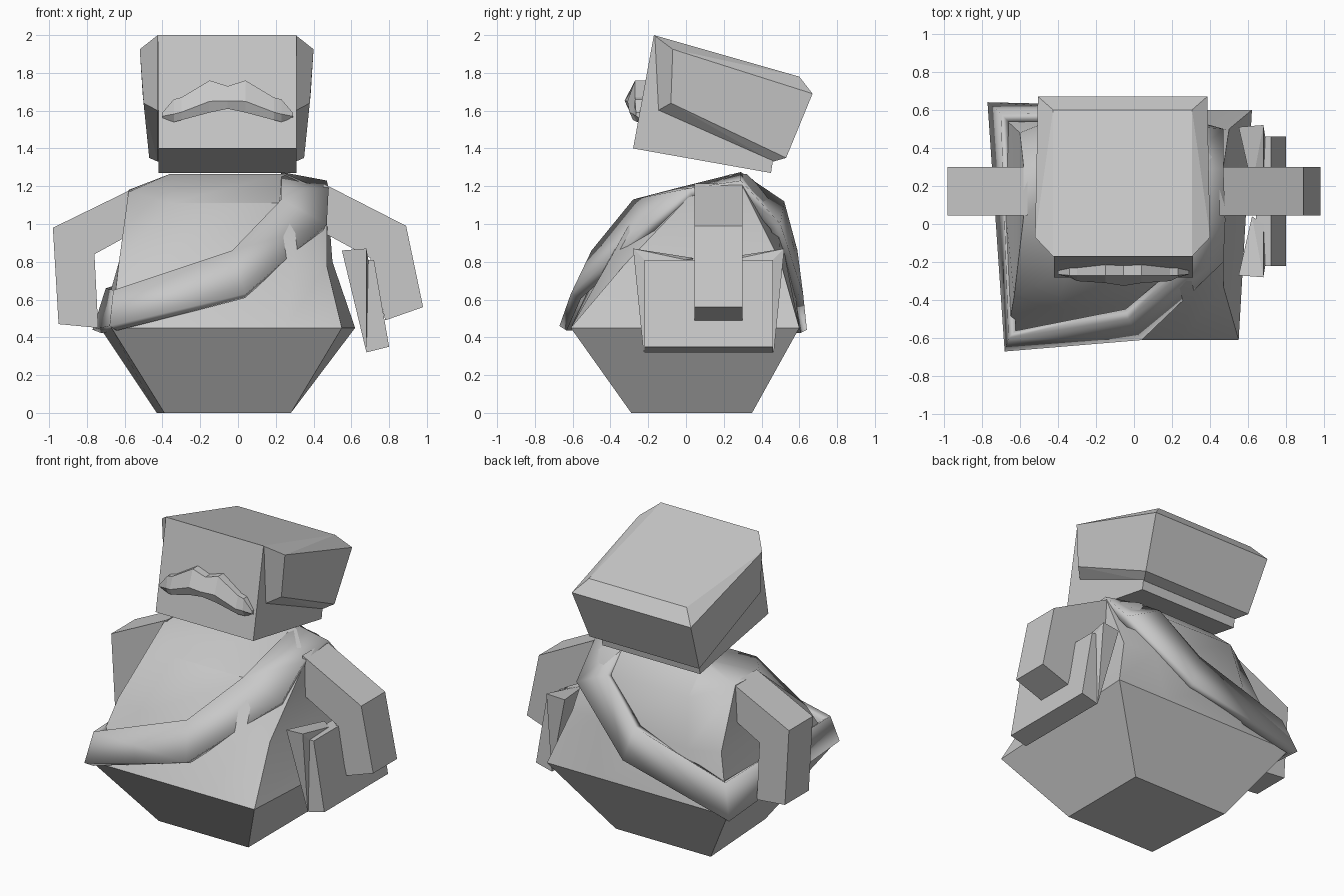
import bpy, bmesh, math
from mathutils import Vector

cube = bpy.data.objects.get("Cube")
if cube:
    bpy.data.objects.remove(cube, do_unlink=True)

# Single matte grey
GREY = (0.58, 0.58, 0.58, 1)
grey = bpy.data.materials.new("plain_grey")
grey.diffuse_color = GREY
grey.use_nodes = True
bsdf = grey.node_tree.nodes["Principled BSDF"]
bsdf.inputs["Base Color"].default_value = GREY
bsdf.inputs["Roughness"].default_value = 0.9


def finish(name, bm, recalc=True, smooth=None):
    if recalc:
        bmesh.ops.recalc_face_normals(bm, faces=bm.faces)
    me = bpy.data.meshes.new(name)
    bm.to_mesh(me)
    bm.free()
    me.materials.append(grey)
    ob = bpy.data.objects.new(name, me)
    bpy.context.collection.objects.link(ob)
    if smooth:
        bpy.ops.object.select_all(action='DESELECT')
        ob.select_set(True)
        bpy.context.view_layer.objects.active = ob
        bpy.ops.object.shade_smooth_by_angle(angle=math.radians(smooth))
    return ob


def loft(name, rings, smooth=None):
    """Skin equal-length rings and cap both ends."""
    bm = bmesh.new()
    vs = [[bm.verts.new(p) for p in r] for r in rings]
    n = len(rings[0])
    for a, b in zip(vs, vs[1:]):
        for i in range(n):
            j = (i + 1) % n
            bm.faces.new((a[i], a[j], b[j], b[i]))
    bm.faces.new(vs[0])
    bm.faces.new(vs[-1])
    return finish(name, bm, smooth=smooth)


def hull(name, points):
    bm = bmesh.new()
    for p in points:
        bm.verts.new(p)
    res = bmesh.ops.convex_hull(bm, input=bm.verts)
    loose = [v for v in bm.verts if not v.link_faces]
    bmesh.ops.delete(bm, geom=loose, context='VERTS')
    bmesh.ops.dissolve_limit(bm, angle_limit=math.radians(2),
                             verts=bm.verts, edges=bm.edges)
    return finish(name, bm)


# Lower body: tapered tub from waist to base
waist = [(-.67, -.61, .45), (-.35, -.61, .45), (.25, -.61, .45), (.55, -.61, .45),
         (.62, .6, .45), (.25, .6, .45), (-.35, .6, .45), (-.73, .6, .45)]
base = [(-.39, -.29, 0), (-.2, -.29, 0), (.12, -.29, 0), (.28, -.29, 0),
        (.28, .35, 0), (.12, .35, 0), (-.2, .35, 0), (-.43, .35, 0)]
loft("lower_body", [base, waist])

# Upper body: rounded shoulders over the same waist
chest = [(-.63, -.38, .8), (-.4, -.45, .8), (.3, -.41, .8), (.47, -.33, .78),
         (.5, .5, .8), (.28, .53, .8), (-.4, .56, .8), (-.6, .48, .8)]
shoulder = [(-.58, .04, 1.17), (-.36, -.24, 1.11), (.26, -.24, 1.11), (.47, .04, 1.17),
            (.47, .3, 1.2), (.26, .48, 1.11), (-.36, .49, 1.11), (-.58, .3, 1.18)]
crown = [(-.36, .26, 1.265), (-.34, .24, 1.265), (.23, .24, 1.265), (.25, .26, 1.265),
         (.25, .3, 1.265), (.23, .32, 1.265), (-.34, .32, 1.265), (-.36, .3, 1.265)]
loft("upper_body", [waist, chest, shoulder, crown], smooth=40)

# Diagonal strap: (lower edge, upper edge) pairs around the torso
pairs = [((.47, .29, 1.23), (.23, .29, 1.275)),
         ((.48, .02, 1.19), (.23, -.05, 1.19)),
         ((.47, -.2, 1.0), (.23, -.28, 1.13)),
         ((.04, -.61, .63), (-.03, -.5, .86)),
         ((-.68, -.67, .46), (-.66, -.6, .65)),
         ((-.77, .64, .44), (-.70, .58, .66)),
         ((.04, .62, .63), (-.03, .59, .86)),
         ((.47, .5, 1.0), (.23, .52, 1.12))]
bm = bmesh.new()
vs = [(bm.verts.new(a), bm.verts.new(b)) for a, b in pairs]
for i, (lo, up) in enumerate(vs):
    lo2, up2 = vs[(i + 1) % len(vs)]
    bm.faces.new((lo, up, up2, lo2))
strap = finish("strap", bm, recalc=False, smooth=30)
mod = strap.modifiers.new("thickness", 'SOLIDIFY')
mod.thickness = 0.06
mod.offset = -1

# Arms: bent profiles in x and z, extruded in y
arms = {"left_arm": [(.45, 1.215), (.89, .99), (.98, .56), (.78, .49), (.70, .82), (.46, .95)],
        "right_arm": [(-.56, 1.185), (-.98, .98), (-.95, .47), (-.74, .45), (-.76, .84), (-.56, .95)]}
for name, prof in arms.items():
    loft(name, [[(x, y, z) for x, z in prof] for y in (.045, .3)])

# Side pouch: slanted plate under the left arm with a flared flap at each end
prof = [(.64, .81), (.72, .81), (.80, .35), (.68, .32)]
loft("pouch_plate", [[(x, y, z) for x, z in prof] for y in (-.22, .46)])
flap = [(.55, -.27, .86), (.68, -.28, .87), (.62, .04, .82),
        (.68, 0, .81), (.69, -.22, .81), (.68, -.225, .32)]
hull("pouch_front_flap", flap)
hull("pouch_back_flap", [(x, .24 - y, z) for x, y, z in flap])

# Face block
prof = [(-.17, 2.0), (-.28, 1.4), (.45, 1.27), (.47, 1.4), (.5, 1.7)]
loft("face", [[(x, y, z) for y, z in prof] for x in (-.42, .31)])

# Hair: tilted block with chamfered sides, mirrored about the head centre
CX = -.06
side = [(.365, -.17, 2.0), (.365, .6, 1.78), (.365, -.15, 1.6), (.365, .46, 1.33),
        (.46, -.07, 1.925), (.445, .67, 1.69), (.41, .53, 1.35), (.44, -.08, 1.64)]
hull("hair", [(CX + s * x, y, z) for s in (-1, 1) for x, y, z in side])

# Moustache: cross-sections (x, top, bottom, bulge) swept across the face
cols = [(-.40, 1.59, 1.56, -.265), (-.34, 1.66, 1.54, -.28), (-.30, 1.67, 1.55, -.30),
        (-.15, 1.76, 1.59, -.31), (-.055, 1.73, 1.61, -.325), (.04, 1.76, 1.59, -.31),
        (.19, 1.67, 1.55, -.30), (.23, 1.66, 1.54, -.28), (.29, 1.59, 1.56, -.265)]
loft("moustache", [[(x, -.2, t), (x, max(y, -.27), t), (x, y, b + .35 * (t - b)),
                    (x, y + .02, b), (x, -.22, b)] for x, t, b, y in cols])
